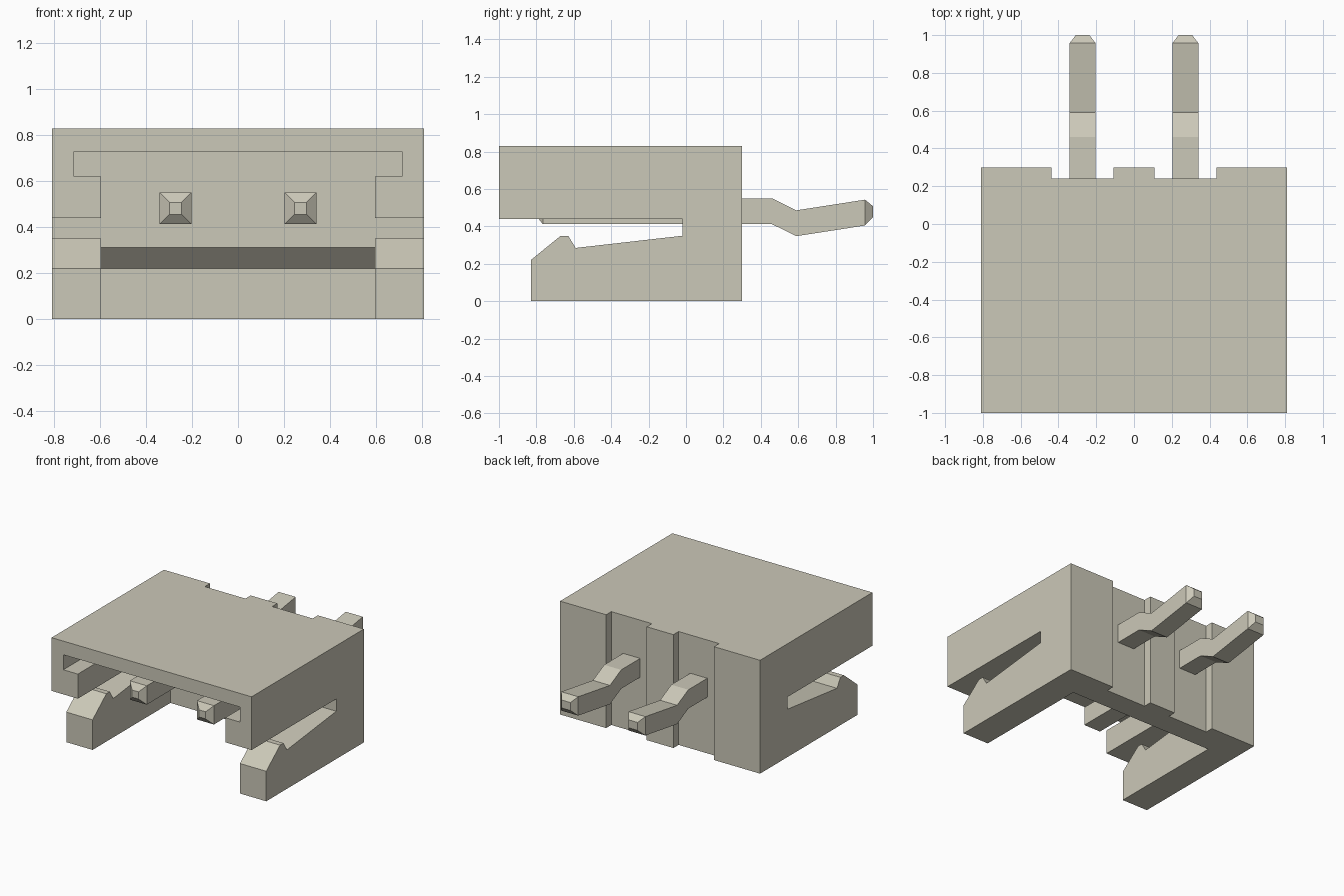
import bpy
import bmesh

if "Cube" in bpy.data.objects:
    bpy.data.objects.remove(bpy.data.objects["Cube"], do_unlink=True)

# Single warm ivory plastic
ivory = bpy.data.materials.new("warm_ivory")
ivory.use_nodes = True
COLOUR = (0.60, 0.58, 0.48, 1.0)
ivory.diffuse_color = COLOUR
ivory.node_tree.nodes["Principled BSDF"].inputs["Base Color"].default_value = COLOUR


def make_object(name, bm):
    bmesh.ops.recalc_face_normals(bm, faces=bm.faces)
    mesh = bpy.data.meshes.new(name)
    bm.to_mesh(mesh)
    bm.free()
    mesh.materials.append(ivory)
    obj = bpy.data.objects.new(name, mesh)
    bpy.context.scene.collection.objects.link(obj)
    return obj


def extrude_profile(name, profile, x0, x1):
    """Extrude a (y, z) outline along x."""
    bm = bmesh.new()
    face = bm.faces.new([bm.verts.new((x0, y, z)) for y, z in profile])
    new = bmesh.ops.extrude_face_region(bm, geom=[face])["geom"]
    verts = [v for v in new if isinstance(v, bmesh.types.BMVert)]
    bmesh.ops.translate(bm, verts=verts, vec=(x1 - x0, 0, 0))
    return make_object(name, bm)


def box(y0, y1, z0, z1):
    return [(y0, z0), (y1, z0), (y1, z1), (y0, z1)]


def cut(target, cutter):
    cutter.hide_render = True
    mod = target.modifiers.new("cut", 'BOOLEAN')
    mod.operation = 'DIFFERENCE'
    mod.solver = 'EXACT'
    mod.object = cutter
    bpy.context.view_layer.objects.active = target
    bpy.ops.object.modifier_apply(modifier=mod.name)
    bpy.data.objects.remove(cutter, do_unlink=True)


# Housing: side outline with open slot and hooked lower arm
housing = extrude_profile("housing", [
    (0.30, 0.0), (0.30, 0.83), (-1.0, 0.83), (-1.0, 0.44), (-0.02, 0.44),
    (-0.02, 0.35), (-0.59, 0.285), (-0.63, 0.35), (-0.67, 0.35),
    (-0.83, 0.22), (-0.83, 0.0)], -0.81, 0.81)

# Central channel, with a chamfer under the back wall
cut(housing, extrude_profile("channel_cutter", [
    (-1.1, -0.1), (0.07, -0.1), (0.07, 0.22), (-0.02, 0.31),
    (-0.02, 0.73), (-1.1, 0.73)], -0.597, 0.597))

# Wider groove at the top of the channel
cut(housing, extrude_profile("groove_cutter", box(-1.1, -0.02, 0.62, 0.73), -0.715, 0.715))

# Full-height recesses in the back, one behind each pin
for x0, x1 in ((-0.437, -0.108), (0.108, 0.437)):
    cut(housing, extrude_profile("recess_cutter", box(0.24, 0.4, -0.1, 0.9), x0, x1))

# Pin stations: y, bottom z, top z, half width
PIN = [(-0.80, 0.455, 0.507, 0.026), (-0.765, 0.412, 0.55, 0.069),
       (0.46, 0.412, 0.55, 0.069), (0.59, 0.348, 0.486, 0.069),
       (0.957, 0.405, 0.543, 0.069), (1.0, 0.45, 0.508, 0.036)]


def make_pin(name, cx):
    bm = bmesh.new()
    rings = [[bm.verts.new((cx + sx * w, y, z))
              for sx, z in ((-1, lo), (1, lo), (1, hi), (-1, hi))]
             for y, lo, hi, w in PIN]
    for a, b in zip(rings, rings[1:]):
        for i in range(4):
            j = (i + 1) % 4
            bm.faces.new((a[i], a[j], b[j], b[i]))
    bm.faces.new(rings[0])
    bm.faces.new(rings[-1])
    return make_object(name, bm)


make_pin("pin_left", 0.272)
make_pin("pin_right", -0.272)
